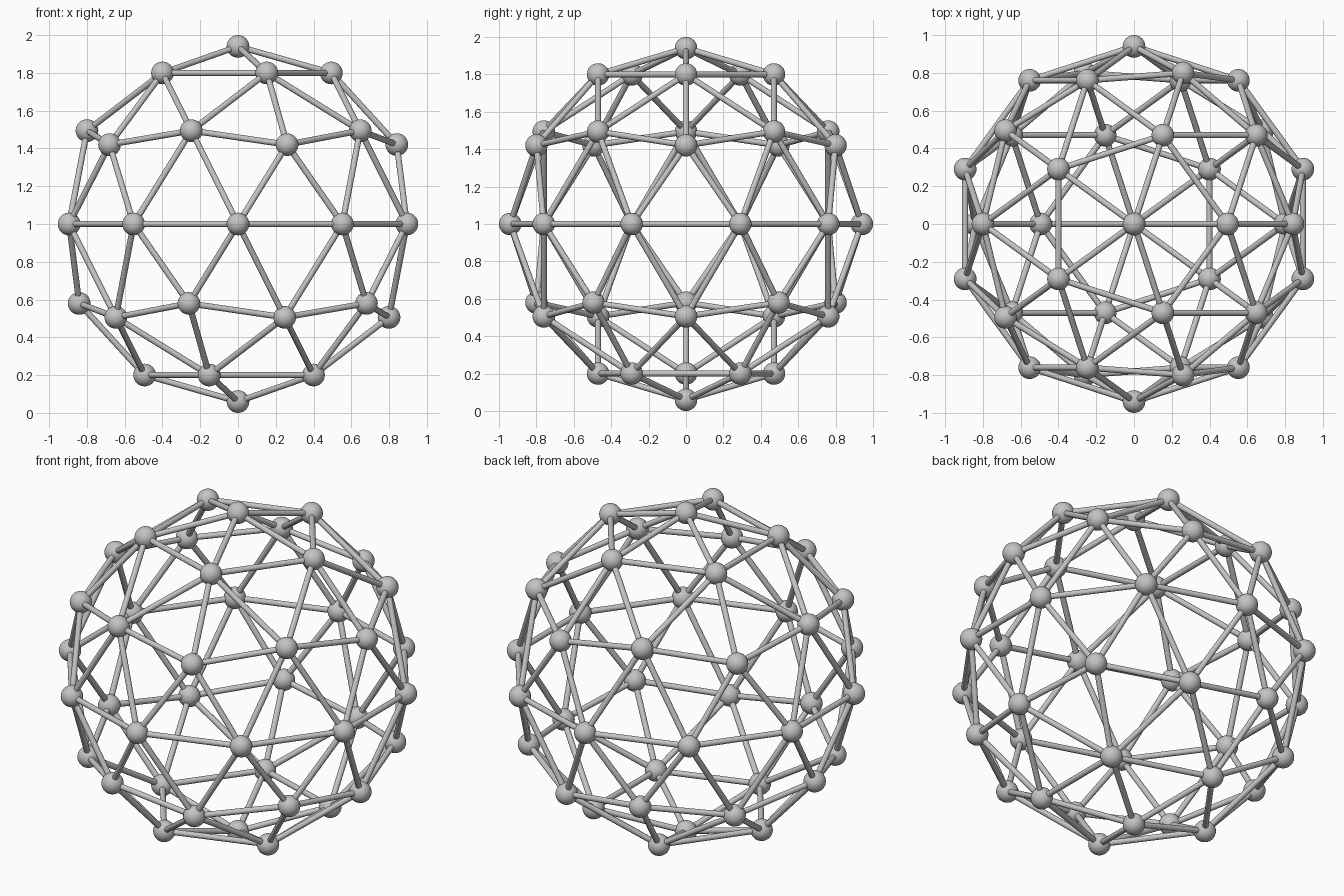
import bpy, bmesh
from mathutils import Matrix, Vector

if "Cube" in bpy.data.objects:
    bpy.data.objects.remove(bpy.data.objects["Cube"])

CAGE_R = 0.94      # distance of the ball centres from the middle
BALL_R = 0.06
STRUT_R = 0.016
CENTRE = Vector((0, 0, 1))

grey = bpy.data.materials.new("grey")
grey.diffuse_color = (0.55, 0.55, 0.55, 1)
grey.use_nodes = True
grey.node_tree.nodes["Principled BSDF"].inputs["Base Color"].default_value = grey.diffuse_color


def finish(bm, name):
    """Turn a bmesh into a smooth grey object."""
    mesh = bpy.data.meshes.new(name)
    bm.to_mesh(mesh)
    bm.free()
    mesh.materials.append(grey)
    obj = bpy.data.objects.new(name, mesh)
    bpy.context.collection.objects.link(obj)
    bpy.ops.object.select_all(action='DESELECT')
    obj.select_set(True)
    bpy.context.view_layer.objects.active = obj
    bpy.ops.object.shade_smooth_by_angle(angle=0.7)


# Guide cage: a once-divided icosahedron, 42 corners and 120 edges
cage = bmesh.new()
bmesh.ops.create_icosphere(cage, subdivisions=2, radius=1)
for v in cage.verts:
    v.co = CENTRE + v.co.normalized() * CAGE_R

# A ball on every corner
balls = bmesh.new()
for v in cage.verts:
    bmesh.ops.create_uvsphere(balls, u_segments=32, v_segments=16, radius=BALL_R,
                              matrix=Matrix.Translation(v.co))
finish(balls, "joint_balls")

# A round strut along every edge
struts = bmesh.new()
for e in cage.edges:
    a, b = e.verts[0].co, e.verts[1].co
    turn = (b - a).to_track_quat('Z', 'Y').to_matrix().to_4x4()
    bmesh.ops.create_cone(struts, cap_ends=True, segments=16, radius1=STRUT_R,
                          radius2=STRUT_R, depth=(b - a).length,
                          matrix=Matrix.Translation((a + b) / 2) @ turn)
finish(struts, "struts")
cage.free()
